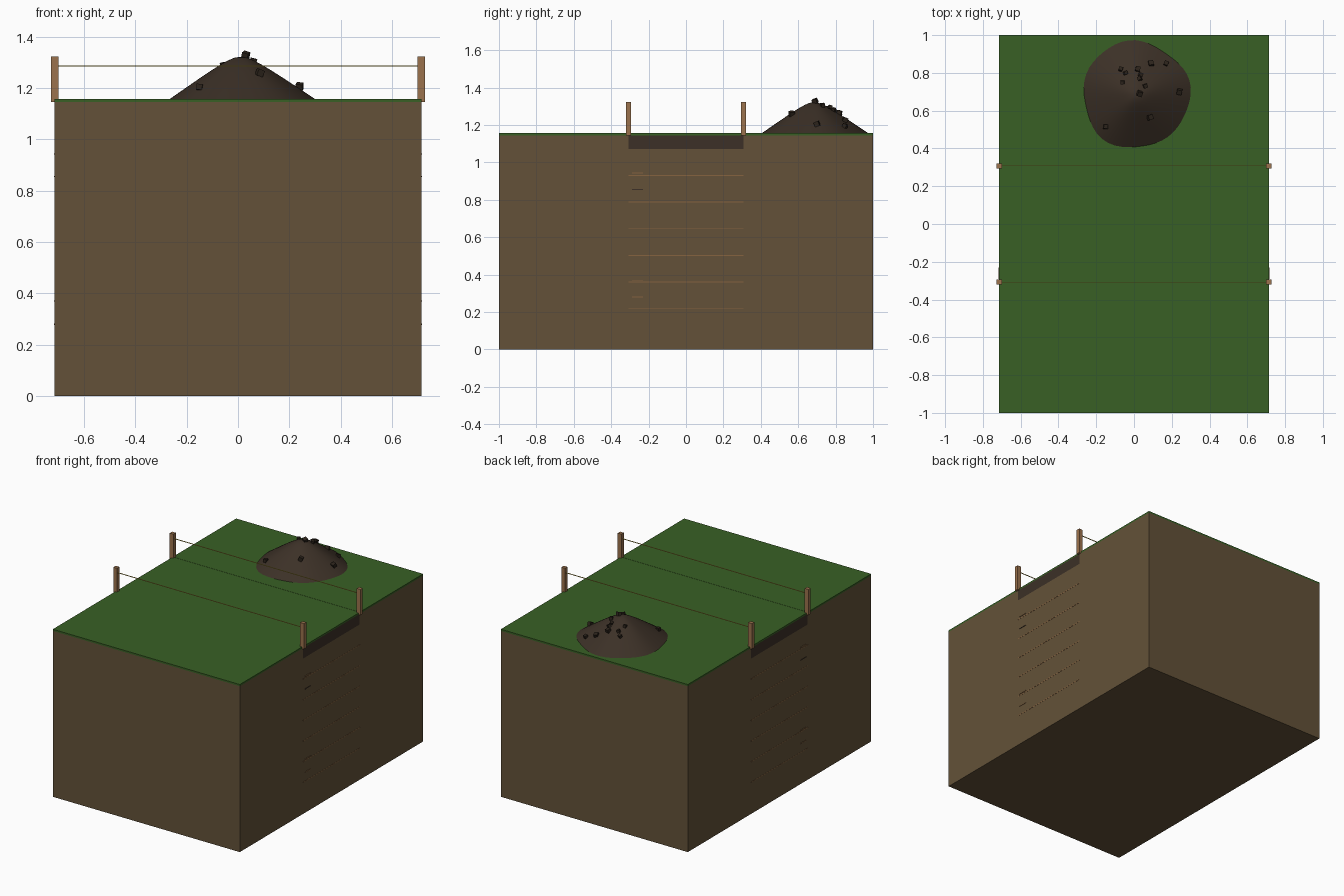
import bpy, bmesh, math, random
from mathutils import Vector, Euler

random.seed(4)
cube = bpy.data.objects.get("Cube")
if cube:
    bpy.data.objects.remove(cube, do_unlink=True)


def material(name, rgb):
    m = bpy.data.materials.new(name)
    m.use_nodes = True
    m.diffuse_color = (*rgb, 1)
    m.node_tree.nodes["Principled BSDF"].inputs["Base Color"].default_value = (*rgb, 1)
    return m


EARTH = material("brown earth", (0.125, 0.083, 0.040))
SOIL = material("dark topsoil", (0.045, 0.030, 0.020))
CLOD = material("clod soil", (0.025, 0.017, 0.011))
GRASS = material("grass green", (0.040, 0.118, 0.018))
WOOD = material("stake wood", (0.33, 0.17, 0.075))
SEAM = material("layer seam tan", (0.24, 0.125, 0.05))
STRING = material("yellow string", (0.65, 0.50, 0.08))


def finish(name, bm, mat):
    mesh = bpy.data.meshes.new(name)
    bmesh.ops.recalc_face_normals(bm, faces=bm.faces)
    bm.to_mesh(mesh)
    bm.free()
    mesh.materials.append(mat)
    ob = bpy.data.objects.new(name, mesh)
    bpy.context.scene.collection.objects.link(ob)
    return ob


def box(name, low, high, mat):
    """Box between two opposite corners."""
    bm = bmesh.new()
    bmesh.ops.create_cube(bm, size=1)
    low, high = Vector(low), Vector(high)
    for v in bm.verts:
        v.co = (low + high) / 2 + v.co * (high - low)
    return finish(name, bm, mat)


HX, HY, TY = 0.714, 1.0, 0.308        # half width, half length, half trench
BASE, TOP, TURF = 0.075, 1.145, 1.157
STEP = 0.1425

# Ground: base slab, a bank either side of the trench, turf in three strips
box("base_slab", (-HX, -HY, 0), (HX, HY, BASE), EARTH)
for name, y0, y1 in (("front", -HY, -TY), ("back", TY, HY)):
    box(name + "_bank", (-HX, y0, BASE), (HX, y1, TOP), EARTH)
    box(name + "_turf", (-HX, y0, TOP), (HX, y1, TURF), GRASS)
box("trench_turf", (-HX, -TY, TOP), (HX, TY, TURF - 0.001), GRASS)

# Trench fill: compacted layers with thin seams, dark topsoil last
for i in range(7):
    z = BASE + i * STEP
    box(f"fill_layer_{i + 1}", (-HX, -TY, z), (HX, TY, z + STEP), EARTH)
    if i < 6:
        z += STEP
        box(f"layer_seam_{i + 1}", (-HX - 0.001, -TY, z - 0.0025),
            (HX + 0.001, TY, z + 0.0025), SEAM)
box("topsoil_layer", (-HX, -TY, BASE + 7 * STEP), (HX, TY, TOP), SOIL)

# Short depth ticks beside the trench edge
for side, sx in (("left", 1), ("right", -1)):
    for z, mat in ((0.28, SEAM), (0.37, SEAM), (0.855, SOIL), (0.943, SEAM)):
        xs = sorted((sx * (HX - 0.01), sx * (HX + 0.003)))
        box(f"{side}_depth_tick", (xs[0], -0.29, z - 0.002), (xs[1], -0.23, z + 0.002), mat)

# Corner stakes and string lines
for row, y in (("front", -TY), ("back", TY)):
    for side, x in (("left", HX), ("right", -HX)):
        box(f"{row}_{side}_stake", (x - 0.014, y - 0.013, TOP), (x + 0.014, y + 0.013, 1.322), WOOD)
    box(row + "_string", (-HX, y - 0.002, 1.284), (HX, y + 0.002, 1.288), STRING)

# Spoil heap: rounded cone with a wavering outline
CX, CY, HEIGHT, SEGS, RINGS = 0.01, 0.685, 0.165, 48, 12


def outline(a):
    return 0.288 + 0.008 * math.cos(3 * a) + 0.006 * math.sin(5 * a)


def heap_z(t):
    # hyperbola: straight flanks and a rounded summit
    f = lambda s: math.sqrt(s * s + 0.03)
    return TURF - 0.004 + (HEIGHT + 0.004) * (f(1) - f(t)) / (f(1) - f(0))


bm = bmesh.new()
tip = bm.verts.new((CX, CY, heap_z(0)))
previous = None
for r in range(1, RINGS + 1):
    t = r / RINGS
    ring = []
    for s in range(SEGS):
        a = math.tau * s / SEGS
        d = t * outline(a)
        ring.append(bm.verts.new((CX + d * math.cos(a), CY + d * math.sin(a), heap_z(t))))
    for s in range(SEGS):
        n = (s + 1) % SEGS
        if previous:
            bm.faces.new((previous[s], ring[s], ring[n], previous[n]))
        else:
            bm.faces.new((tip, ring[s], ring[n]))
    previous = ring
bm.faces.new(previous[::-1])
heap = finish("spoil_heap", bm, SOIL)
bpy.context.view_layer.objects.active = heap
heap.select_set(True)
bpy.ops.object.shade_smooth_by_angle(angle=math.radians(40))

# Loose clods on the heap
CLODS = [(-0.07, 0.82), (-0.045, 0.80), (0.02, 0.82), (0.03, 0.77), (0.03, 0.69),
         (0.06, 0.73), (0.09, 0.85), (0.17, 0.85), (0.24, 0.70), (0.085, 0.565),
         (-0.15, 0.515), (0.035, 0.79), (-0.06, 0.75)]
for x, y in CLODS:
    a = math.atan2(y - CY, x - CX)
    z = heap_z(math.hypot(x - CX, y - CY) / outline(a))
    bm = bmesh.new()
    bmesh.ops.create_cube(bm, size=random.uniform(0.018, 0.027))
    ob = finish("clod", bm, CLOD)
    ob.location = (x, y, z + 0.008)
    ob.rotation_euler = Euler([random.uniform(-0.5, 0.5) for _ in range(3)])
